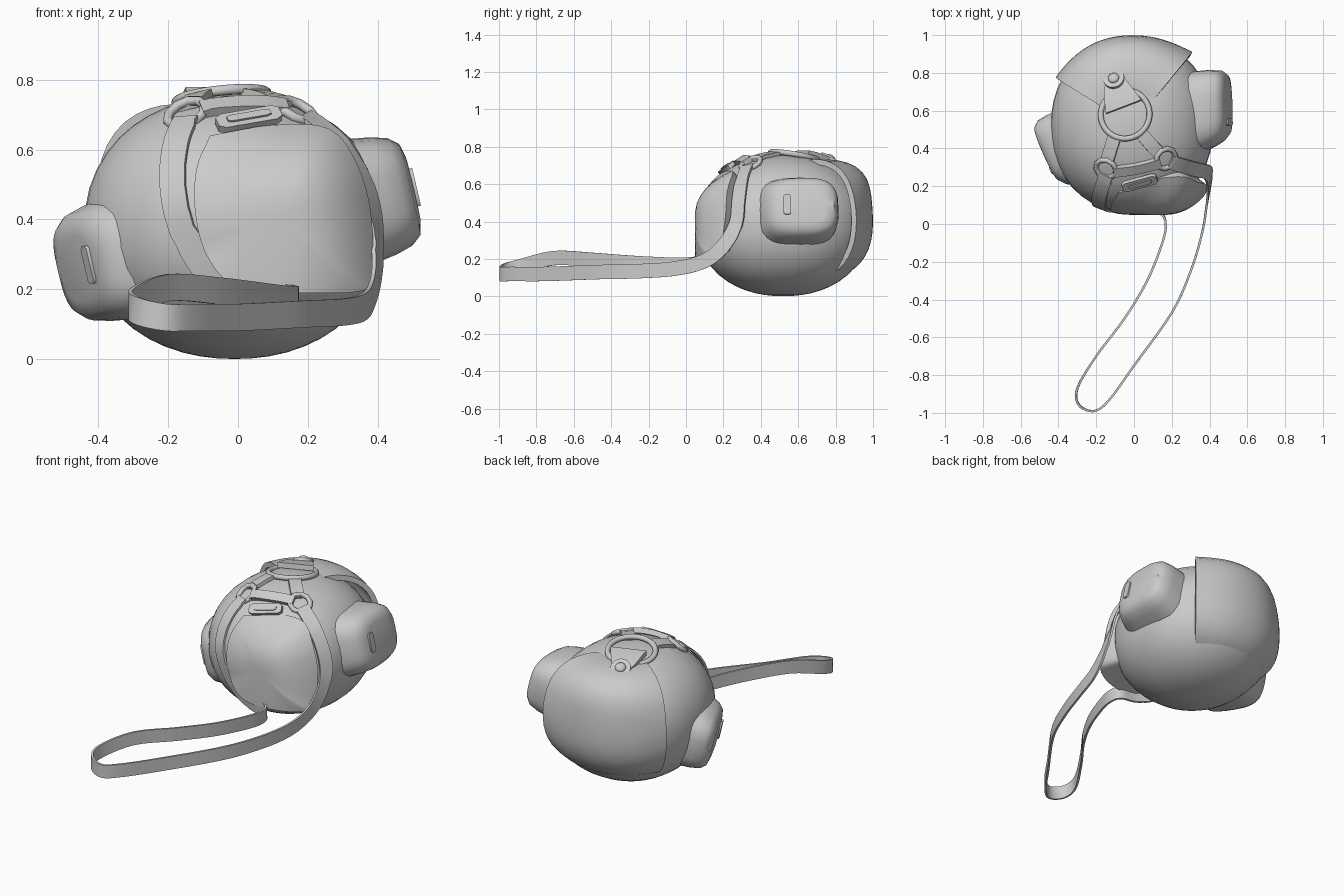
import bpy, bmesh, math
from mathutils import Vector, Matrix
from mathutils.bvhtree import BVHTree

if "Cube" in bpy.data.objects:
    bpy.data.objects.remove(bpy.data.objects["Cube"])

# body centre, and the tilted frame the side pods sit in
C = Vector((-0.01, 0.52, 0.378))
POD_C = Vector((0.016, 0.515, 0.378))
X = Vector((0.95, 0.223, 0.225)).normalized()
Y = Vector((-0.22, 0.97, -0.03))
Y = (Y - X * Y.dot(X)).normalized()
U = X.cross(Y)
R = Matrix((X, Y, U)).transposed()


def make(name, verts, faces):
    me = bpy.data.meshes.new(name)
    me.from_pydata([tuple(v) for v in verts], [], faces)
    bm = bmesh.new()
    bm.from_mesh(me)
    bmesh.ops.recalc_face_normals(bm, faces=bm.faces)
    bm.to_mesh(me)
    bm.free()
    ob = bpy.data.objects.new(name, me)
    bpy.context.collection.objects.link(ob)
    return ob


def loft(name, rings):
    n = len(rings[0])
    faces = [(i * n + j, i * n + (j + 1) % n, (i + 1) * n + (j + 1) % n, (i + 1) * n + j)
             for i in range(len(rings) - 1) for j in range(n)]
    faces += [tuple(range(n)), tuple(range((len(rings) - 1) * n, len(rings) * n))]
    return make(name, [v for r in rings for v in r], faces)


def surf(d, off=0.0):
    p = 2.15
    d = d.normalized()
    r = sum(abs(d[i] / s) ** p for i, s in enumerate((0.43, 0.46, 0.377))) ** (-1 / p)
    return C + d * (r + off)


def spline(pts, steps=5):
    q = [Vector(p) for p in pts]
    q = [q[0] * 2 - q[1]] + q + [q[-1] * 2 - q[-2]]
    out = []
    for i in range(1, len(q) - 2):
        a, b, c, d = q[i - 1:i + 3]
        for k in range(steps):
            t = k / steps
            out.append(0.5 * (2 * b + (c - a) * t + (2 * a - 5 * b + 4 * c - d) * t * t
                              + (3 * b - a - 3 * c + d) * t ** 3))
    return out + [q[-2]]


# round body
bm = bmesh.new()
bmesh.ops.create_uvsphere(bm, u_segments=40, v_segments=24, radius=1)
for v in bm.verts:
    v.co = surf(v.co)
bvh = BVHTree.FromBMesh(bm)
me = bpy.data.meshes.new("body")
bm.to_mesh(me)
bm.free()
bpy.context.collection.objects.link(bpy.data.objects.new("body", me))


def near(p):
    return bvh.find_nearest(Vector(p))[:2]


def strap(name, pts, w0, w1=None, thick=0.012, lift=0.012):
    # pts are (x, y, z, k): k = 1 hugs the body, k = 0 hangs free
    w1 = w1 or w0
    path, info = spline(pts), []
    for q in path:
        k, p = max(0, min(1, q[3])), q.to_3d()
        loc, n = near(p)
        info.append((p.lerp(loc + n * lift, k ** 4), n, k))
    rings = []
    for i, (p, n, k) in enumerate(info):
        t = (info[min(i + 1, len(info) - 1)][0] - info[max(i - 1, 0)][0]).normalized()
        w = Vector((0, 0, 1)).lerp(t.cross(n).normalized(), k)
        w = (w - t * w.dot(t)).normalized()
        h = t.cross(w) * thick / 2
        s = w * (w0 + (w1 - w0) * i / (len(info) - 1)) / 2
        rings.append([p + s + h, p - s + h, p - s - h, p + s - h])
    return loft(name, rings)


def box(name, loc, ax, n, size):
    n = n.normalized()
    ax = (ax - n * ax.dot(n)).normalized()
    b = n.cross(ax)
    ring = [(-.5, -.3), (-.4, -.5), (.4, -.5), (.5, -.3), (.5, .3), (.4, .5), (-.4, .5), (-.5, .3)]
    return loft(name, [[loc + ax * size[0] * i + b * size[1] * j + n * size[2] * k
                        for i, j in ring] for k in (-.5, .5)])


# back flap: boxy raised shell over the rear, flaring at its side edges
nu, nv = 24, 20
verts = []
for j in range(nv + 1):
    for i in range(nu + 1):
        u, v = i / nu * 2 - 1, j / nv * 2 - 1
        el = 0.25 + v * 0.85
        az = -0.16 + u * 0.85
        d = Vector((math.sin(az) * math.cos(el), math.cos(az) * math.cos(el), math.sin(el)))
        bulge = 0.055 * math.exp(-((v - .42) / .36) ** 2) * (1 - .55 * u * u)
        flare = (0.03 if u > 0 else 0.015) * u ** 4 * (1 - v * v)
        verts.append(surf(d, 0.003 + bulge - 0.024 * abs(v) ** 5 + flare))
flap = make("back_flap", verts, [(j * (nu + 1) + i, j * (nu + 1) + i + 1, (j + 1) * (nu + 1) + i + 1,
            (j + 1) * (nu + 1) + i) for j in range(nv) for i in range(nu)])
mod = flap.modifiers.new("thick", 'SOLIDIFY')
mod.thickness, mod.offset = 0.03, 0
bpy.context.view_layer.objects.active = flap
bpy.ops.object.modifier_apply(modifier="thick")

# front pocket: domed panel with a ledge underneath
outline = [(-.08, .23, .64), (-.12, .15, .54), (-.12, .09, .4), (-.08, .055, .28), (.01, .05, .2),
           (.2, .06, .19), (.35, .13, .195), (.385, .18, .24), (.38, .21, .42), (.34, .22, .56),
           (.26, .25, .66), (.1, .24, .67)]
edge = spline(outline + outline[:1], 4)[:-1]
cen = Vector((.12, .047, .40))
rings = []
for r in (0.05, .2, .35, .5, .65, .78, .88, .95, 1):
    ring = []
    for e in edge:
        q = cen.lerp(e, r)
        q.y = cen.y + (e.y - cen.y) * r ** 2.8
        hit = bvh.ray_cast(Vector((q.x, -2, q.z)), Vector((0, 1, 0)))[0]
        if hit and hit.y < 0.3:
            q.y = min(q.y, hit.y - 0.012)
        ring.append(q)
    rings.append(ring)
rings.append([p + (C - p) * 0.25 for p in rings[-1]])
loft("front_pocket", rings)

# side pods with a small tag each, mirrored across the bag
N = 32
for side, name, sy in ((1, "right", .005), (-1, "left", -.03)):
    rings = []
    for lx, s, t in ((.2, 1.2, 0), (.34, 1.07, .3), (.42, 1.0, .8), (.47, .92, 1), (.5, .78, 1), (.51, .55, 1)):
        ring = []
        for k in range(N):
            a = 2 * math.pi * k / N
            ly = .2 * s * math.copysign(abs(math.cos(a)) ** .65, math.cos(a))
            lz = .172 * s * math.copysign(abs(math.sin(a)) ** .65, math.sin(a))
            ring.append(POD_C + R @ Vector((side * (lx + .2 * ly * t), ly + sy, lz - .005)))
        rings.append(ring)
    loft(name + "_pod", rings)
    box(name + "_pod_tag", POD_C + R @ Vector((side * .49, sy - .09, 0)), U,
        R @ Vector((side, -.2, 0)), (.11, .04, .022))

# long carrying strap, from one small ring round the loop to the other
strap("carry_strap", [
    (.19, .33, .70, 1), (.28, .30, .65, 1), (.365, .28, .52, .85), (.40, .265, .39, .7), (.40, .2, .27, .4),
    (.385, .1, .19, .1), (.36, -.05, .15, 0), (.3, -.25, .135, 0), (.2, -.47, .13, 0), (0, -.75, .12, 0),
    (-.13, -.93, .12, 0), (-.21, -.99, .12, 0), (-.29, -.96, .14, 0), (-.3, -.87, .165, 0),
    (-.2, -.7, .205, 0), (-.05, -.5, .195, 0), (.07, -.3, .18, 0), (.15, -.1, .17, 0), (.168, 0, .17, 0),
    (.14, .055, .175, .1), (.05, .065, .18, .4), (-.05, .085, .215, .8), (-.125, .105, .32, .9),
    (-.165, .13, .45, 1), (-.165, .2, .58, 1), (-.14, .27, .67, 1)], .077)


# metal rings lying on the top
def ring_at(name, p, major, minor, segs, lift):
    loc, n = near(p)
    bpy.ops.mesh.primitive_torus_add(location=loc + n * lift, rotation=n.to_track_quat('Z', 'Y').to_euler(),
                                     major_radius=major, minor_radius=minor, major_segments=segs, minor_segments=10)
    bpy.context.object.name = name


ring_at("top_ring", (-.05, .585, .80), .13, .015, 40, -.004)
ring_at("right_small_ring", (.17, .345, .72), .057, .014, 10, .008)
ring_at("left_small_ring", (-.14, .305, .68), .057, .014, 10, .008)

# webbing joining the rings
strap("left_web", [(-.10, .47, .76, 1), (-.12, .40, .73, 1), (-.135, .34, .70, 1)], .07, thick=.02, lift=.012)
strap("right_web", [(.03, .49, .76, 1), (.09, .42, .75, 1), (.14, .37, .73, 1)], .07, thick=.02, lift=.012)
strap("cross_web", [(-.10, .285, .70, 1), (.02, .30, .72, 1), (.14, .325, .73, 1)], .055, thick=.03, lift=.014)

# buckle plate under the cross webbing
loc, n = near((.03, .225, .68))
box("buckle_plate", loc + n * .012, Vector((1, .25, .2)), n, (.19, .06, .022))
box("buckle_slot_bar", loc + n * .024, Vector((1, .25, .2)), n, (.13, .025, .01))

# closing tab with a round end and a button
strap("closing_tab", [(-.055, .62, .78, 1), (-.085, .70, .77, 1), (-.105, .765, .76, 1)], .2, .11,
      thick=.03, lift=.018)
loc, n = near((-.105, .765, .74))
rot = n.to_track_quat('Z', 'Y').to_euler()
bpy.ops.mesh.primitive_cylinder_add(vertices=24, radius=.056, depth=.036, location=loc + n * .022, rotation=rot)
bpy.context.object.name = "tab_end"
bpy.ops.mesh.primitive_uv_sphere_add(segments=20, ring_count=10, radius=.03, location=loc + n * .04, rotation=rot)
bpy.context.object.name = "tab_button"
bpy.context.object.scale = (1, 1, .65)

# smooth shading with hard edges kept
bpy.ops.object.select_all(action='SELECT')
bpy.ops.object.shade_smooth_by_angle(angle=math.radians(40))
